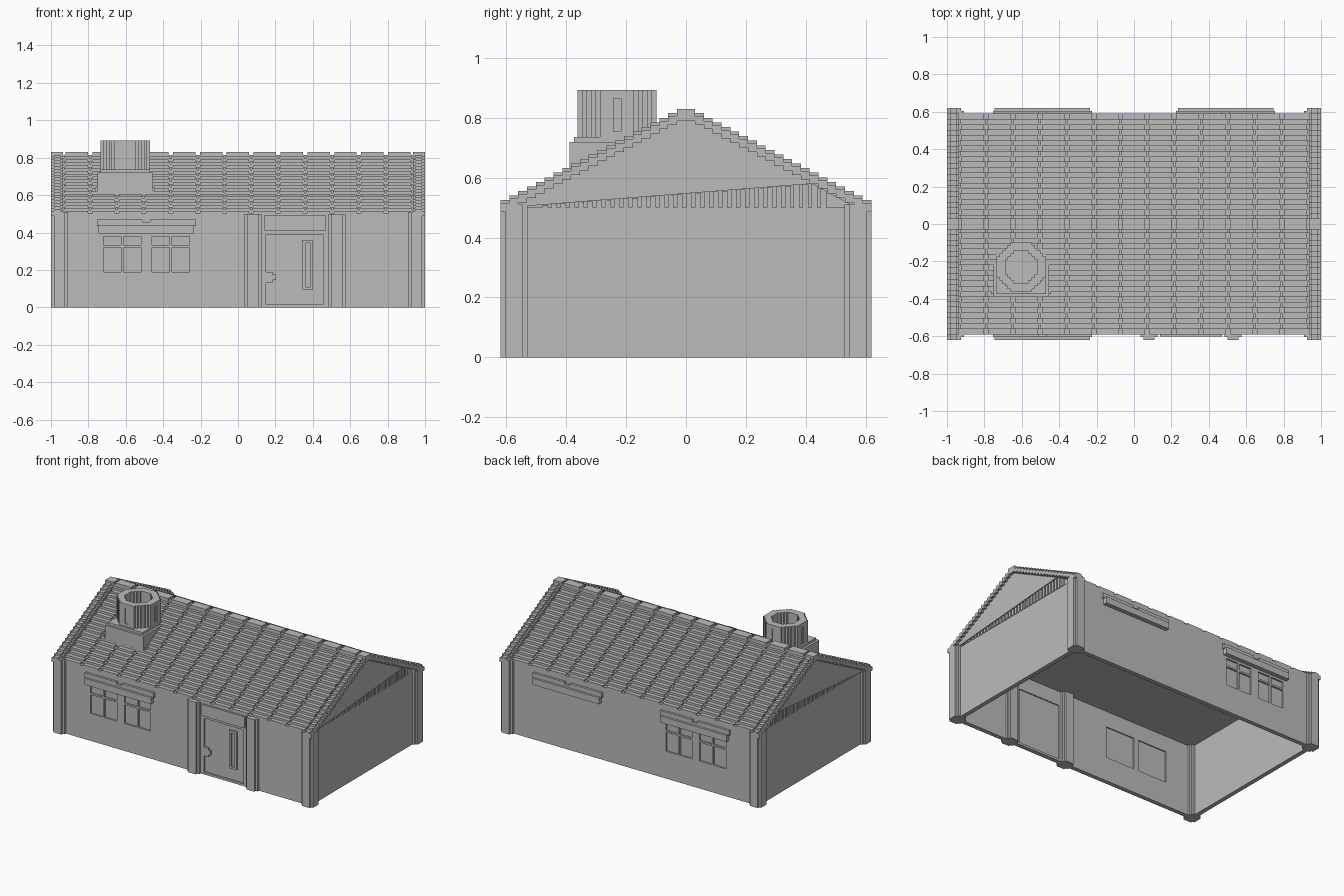
import bpy, bmesh
from math import copysign

cube = bpy.data.objects.get("Cube")
if cube:
    bpy.data.objects.remove(cube, do_unlink=True)

grey = bpy.data.materials.new("plain_grey")
grey.use_nodes = True
grey.diffuse_color = (0.5, 0.5, 0.5, 1)
grey.node_tree.nodes["Principled BSDF"].inputs["Base Color"].default_value = (0.5, 0.5, 0.5, 1)

V = 0.015          # block size of the stepped style
WALL_X, WALL_Y, EAVE = 0.97, 0.59, 0.5


def finish(name, bm):
    bmesh.ops.recalc_face_normals(bm, faces=bm.faces)
    mesh = bpy.data.meshes.new(name)
    bm.to_mesh(mesh)
    bm.free()
    mesh.materials.append(grey)
    obj = bpy.data.objects.new(name, mesh)
    bpy.context.scene.collection.objects.link(obj)
    return obj


def add_box(bm, x0, x1, y0, y1, z0, z1):
    verts = bmesh.ops.create_cube(bm, size=1)["verts"]
    for v in verts:
        v.co.x = x1 if v.co.x > 0 else x0
        v.co.y = y1 if v.co.y > 0 else y0
        v.co.z = z1 if v.co.z > 0 else z0


def boxes(name, items):
    bm = bmesh.new()
    for item in items:
        add_box(bm, *item)
    return finish(name, bm)


def add_prism(bm, points, offset):
    face = bm.faces.new([bm.verts.new(p) for p in points])
    out = bmesh.ops.extrude_face_region(bm, geom=[face])["geom"]
    moved = [g for g in out if isinstance(g, bmesh.types.BMVert)]
    bmesh.ops.translate(bm, verts=moved, vec=offset)


def stepped_outline(cx, cy, radius, steps, size=V):
    # Octagon-like outline with block stairs on the diagonals
    quarter = []
    for i in range(steps + 1):
        x = radius - i * size
        y = radius - (steps - i) * size
        quarter.append((x, y))
        if i < steps:
            quarter.append((x - size, y))
    pts = []
    for turn in range(4):
        pts += [(cx + x, cy + y) for x, y in quarter]
        quarter = [(-y, x) for x, y in quarter]
    return pts


def column(name, cx, cy, radius, steps, z0, z1):
    bm = bmesh.new()
    pts = stepped_outline(cx, cy, radius, steps)
    add_prism(bm, [(x, y, z0) for x, y in pts], (0, 0, z1 - z0))
    return finish(name, bm)


def cut(target, cutter):
    mod = target.modifiers.new(cutter.name, "BOOLEAN")
    mod.operation = "DIFFERENCE"
    mod.solver = "EXACT"
    mod.object = cutter
    cutter.hide_render = True
    cutter.hide_viewport = True


# Hollow walls, open underneath
walls = boxes("walls", [(-WALL_X, WALL_X, -WALL_Y, WALL_Y, 0, EAVE)])
cut(walls, boxes("room_cutter", [(-0.94, 0.94, -0.56, 0.56, -0.1, 0.6)]))

# Window panes and door set into the outer faces
outer, inner = [], []
for side in (-1, 1):
    y0, y1 = sorted((side * 0.578, side * 0.65))
    i0, i1 = sorted((side * 0.5, side * 0.568))
    for left in (-0.72, -0.46):
        inner.append((left - 0.01, left + 0.215, i0, i1, 0.17, 0.39))
        for pane in (left, left + 0.107):
            outer.append((pane, pane + 0.095, y0, y1, 0.19, 0.32))
            outer.append((pane, pane + 0.095, y0, y1, 0.332, 0.38))
outer.append((0.15, 0.455, -0.65, -0.578, 0.015, 0.39))
inner.append((0.14, 0.465, -0.568, -0.5, 0.015, 0.4))
cut(walls, boxes("outer_recess_cutter", outer))
cut(walls, boxes("inner_recess_cutter", inner))

# Corner posts and door pilasters
for sx in (-1, 1):
    for sy in (-1, 1):
        column("corner_post", sx * 0.955, sy * 0.575, 3 * V, 1, 0, EAVE + 0.01)
for x in (0.08, 0.53):
    column("door_pilaster", x, -0.575, 3 * V, 1, 0, EAVE)

# Door fittings and transom
boxes("door_handle", [(0.15, 0.185, -0.59, -0.57, 0.13, 0.19),
                      (0.185, 0.2, -0.59, -0.57, 0.145, 0.175)])
boxes("door_window_frame", [(0.345, 0.36, -0.59, -0.57, 0.095, 0.36),
                            (0.385, 0.4, -0.59, -0.57, 0.095, 0.36),
                            (0.36, 0.385, -0.59, -0.57, 0.095, 0.11),
                            (0.36, 0.385, -0.59, -0.57, 0.345, 0.36)])
boxes("door_transom", [(0.14, 0.47, -0.602, -0.58, 0.41, 0.49)])


# Window lintels: shallow stepped top over a deeper bar
def lintel(name, cx, side):
    def bar(x0, x1, depth, z0, z1):
        y0, y1 = sorted((side * 0.58, side * (WALL_Y + depth)))
        return (cx + x0, cx + x1, y0, y1, z0, z1)
    boxes(name, [bar(-0.255, 0.255, 0.03, 0.395, 0.44),
                 bar(-0.265, 0.265, V, 0.435, 0.455),
                 bar(-0.265, -0.02, V, 0.45, 0.47),
                 bar(0.02, 0.265, V, 0.45, 0.47)])


lintel("front_lintel", -0.49, -1)
lintel("back_lintel", -0.49, 1)
lintel("back_lintel", 0.49, 1)

# Roof steps
STEPS, RUN, RISE = 20, 0.0285, 0.0153


def step(i, start=WALL_Y, run=RUN):
    return start - i * run, start - (i + 1) * run, EAVE + V + i * RISE


bm = bmesh.new()
half = []
for i in range(STEPS):
    ya, yb, z = step(i)
    half += [(ya, z - 0.01), (yb, z - 0.01)]
outline = [(WALL_Y, EAVE)] + half + [(-y, z) for y, z in reversed(half)] + [(-WALL_Y, EAVE)]
add_prism(bm, [(-WALL_X + 0.01, y, z) for y, z in outline], (2 * WALL_X - 0.02, 0, 0))
finish("roof_core", bm)

# Tiles: every second course has wider seams
COLS, PITCH = 13, 0.1438
tiles = []
for side in (-1, 1):
    for i in range(STEPS):
        ya, yb, z = step(i)
        y0, y1 = sorted((side * ya, side * yb))
        gap = 0.004 if i % 2 else 0.012
        for c in range(COLS):
            x = -0.935 + c * PITCH
            tiles.append((x + gap, x + PITCH - gap, y0, y1, z - 0.02, z))
boxes("roof_tiles", tiles)

# Ridge with a dashed cap
ridge = [(-1, 1, -0.03, 0.03, 0.79, 0.815)]
for c in range(COLS):
    x = -0.935 + c * PITCH
    ridge.append((x + 0.012, x + PITCH - 0.012, -0.03, 0.03, 0.81, 0.83))
boxes("roof_ridge", ridge)

# Stepped verge trim and gable ends
for sx in (-1, 1):
    trim = []
    for side in (-1, 1):
        for i in range(STEPS):
            ya, yb, z = step(i, 0.62, 0.0295)
            y0, y1 = sorted((side * ya, side * yb))
            for a, b, lift in ((0.935, 1, 0), (0.95, 0.985, 0.01)):
                x0, x1 = sorted((sx * a, sx * b))
                trim.append((x0, x1, y0, y1, z - 0.028, z + lift))
    for a, b, top in ((0.935, 1, 0.83),):
        x0, x1 = sorted((sx * a, sx * b))
        trim.append((x0, x1, -0.03, 0.03, 0.79, top))
    boxes("verge_trim", trim)

    # Upper gable panel with a slanted lower edge
    bm = bmesh.new()
    gable = [(-0.54, 0.505), (0.42, 0.58), (0.55, 0.51), (0.59, 0.515), (0, 0.81), (-0.59, 0.515)]
    add_prism(bm, [(sx * 0.95, y, z) for y, z in gable], (copysign(0.03, sx), 0, 0))
    finish("gable_panel", bm)

    # Slats closing the wedge under the panel
    slats = []
    x0, x1 = sorted((sx * 0.95, sx * 0.974))
    for n in range(32):
        y = -0.48 + n * 0.03
        top = 0.505 + (y + 0.54) * 0.078 if y < 0.42 else 0.58 - (y - 0.42) * 0.5
        slats.append((x0, x1, y, y + 0.019, EAVE, top))
    boxes("gable_slats", slats)

# Chimney base and hollow stepped stack
CX, CY = -0.603, -0.23
boxes("chimney_base", [(-0.765, -0.445, -0.375, -0.09, 0.55, 0.64),
                       (-0.75, -0.455, -0.39, -0.09, 0.55, 0.72),
                       (-0.735, -0.47, -0.375, -0.1, 0.7, 0.737)])
stack = column("chimney_stack", CX, CY, 0.132, 5, 0.7, 0.893)
cut(stack, column("flue_cutter", CX, CY, 0.085, 3, 0.745, 1))
slots = []
for s in (-1, 1):
    a, b = sorted((s * 0.125, s * 0.15))
    slots.append((CX - 0.012, CX + 0.012, CY + a, CY + b, 0.755, 0.865))
    slots.append((CX + a, CX + b, CY - 0.012, CY + 0.012, 0.755, 0.865))
cut(stack, boxes("slot_cutter", slots))
